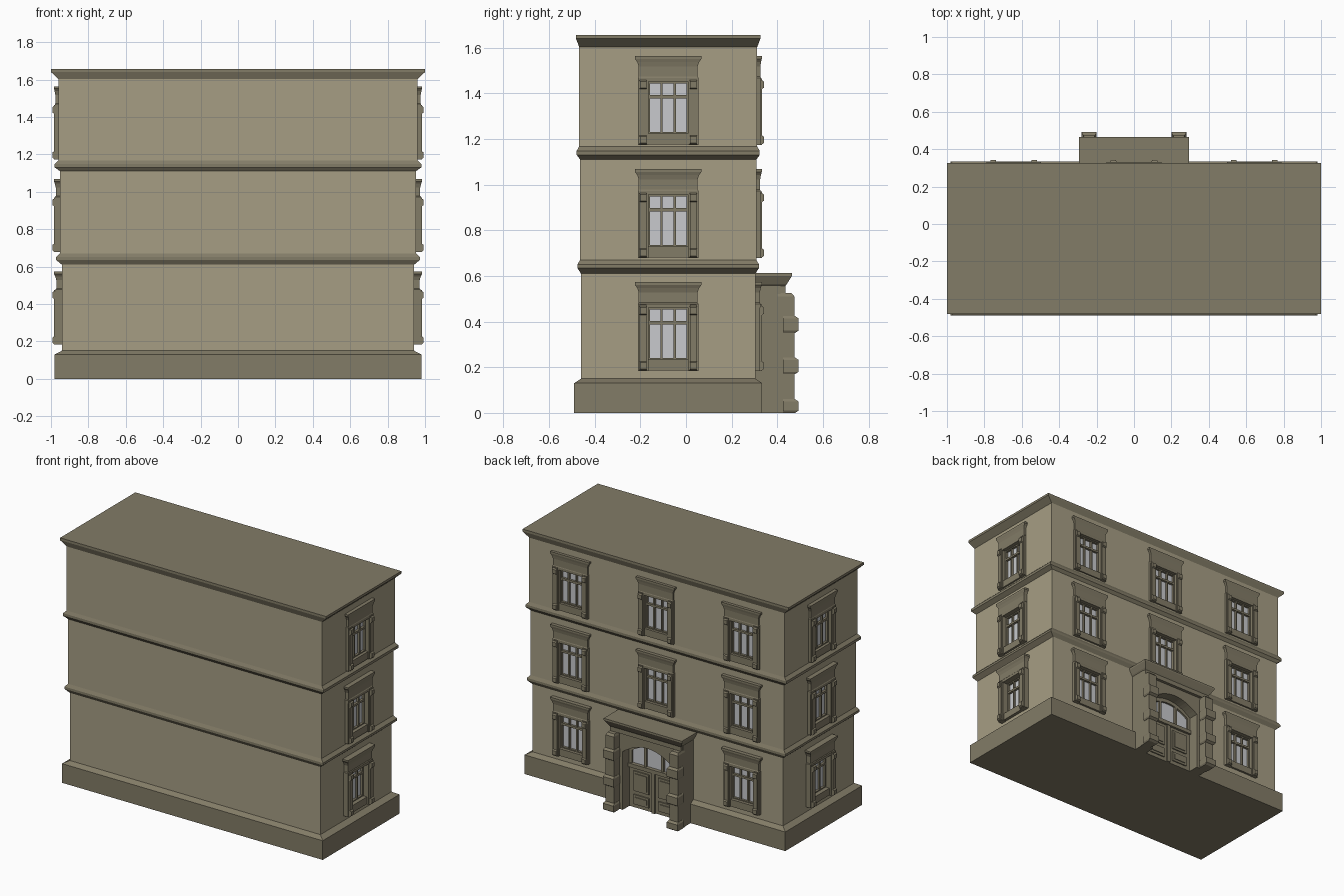
import bpy, bmesh
from mathutils import Matrix
from math import pi

if "Cube" in bpy.data.objects:
    bpy.data.objects.remove(bpy.data.objects["Cube"], do_unlink=True)


def material(name, rgb):
    m = bpy.data.materials.new(name)
    m.use_nodes = True
    m.diffuse_color = (*rgb, 1)
    m.node_tree.nodes["Principled BSDF"].inputs["Base Color"].default_value = (*rgb, 1)
    return m


MATS = [material("sand wall", (0.38, 0.34, 0.23)),
        material("stone trim", (0.225, 0.2, 0.135)),
        material("window glass", (0.58, 0.59, 0.61))]
WALL, TRIM, GLASS = range(3)


def stack(bm, rings, mat=TRIM):
    """Loft rectangles (x0, x1, y0, y1, z) from bottom to top."""
    loops = [[bm.verts.new(p) for p in ((a, c, z), (b, c, z), (b, d, z), (a, d, z))]
             for a, b, c, d, z in rings]
    faces = [bm.faces.new(loops[0][::-1]), bm.faces.new(loops[-1])]
    for lo, hi in zip(loops, loops[1:]):
        for i in range(4):
            j = (i + 1) % 4
            faces.append(bm.faces.new((lo[i], lo[j], hi[j], hi[i])))
    for f in faces:
        f.material_index = mat
    return faces


def box(bm, x0, x1, y0, y1, z0, z1, mat=TRIM):
    return stack(bm, [(x0, x1, y0, y1, z0), (x0, x1, y0, y1, z1)], mat)


def prism(bm, outline, y0, y1, mat=TRIM):
    """Extrude an (x, z) outline along y."""
    f = bm.faces.new([bm.verts.new((x, y0, z)) for x, z in outline])
    ext = bmesh.ops.extrude_face_region(bm, geom=[f], use_keep_orig=True)["geom"]
    bmesh.ops.translate(bm, vec=(0, y1 - y0, 0),
                        verts=[g for g in ext if isinstance(g, bmesh.types.BMVert)])
    for g in [f, *f.verts[0].link_faces] + [g for g in ext if isinstance(g, bmesh.types.BMFace)]:
        g.material_index = mat
    for v in f.verts:
        for g in v.link_faces:
            g.material_index = mat


def finish(bm, name, matrix=None):
    bmesh.ops.recalc_face_normals(bm, faces=bm.faces)
    mesh = bpy.data.meshes.new(name)
    bm.to_mesh(mesh)
    bm.free()
    for m in MATS:
        mesh.materials.append(m)
    ob = bpy.data.objects.new(name, mesh)
    bpy.context.scene.collection.objects.link(ob)
    if matrix:
        ob.matrix_world = matrix
    return ob


# Building shell: (half width, half depth, height), plinth to roof cornice
CY = -0.078
PROFILE = [(0.98, 0.412, 0), (0.98, 0.412, 0.13), (0.942, 0.382, 0.15),
           (0.942, 0.382, 0.61), (0.972, 0.398, 0.635), (0.972, 0.398, 0.65), (0.952, 0.386, 0.67),
           (0.952, 0.386, 1.11), (0.98, 0.401, 1.13), (0.98, 0.401, 1.148), (0.96, 0.39, 1.167),
           (0.96, 0.39, 1.603), (1.0, 0.404, 1.64), (1.0, 0.404, 1.656)]
FLOORS = [(0.942, 0.382), (0.952, 0.386), (0.96, 0.39)]
bm = bmesh.new()
shell_faces = stack(bm, [(-x, x, CY - y, CY + y, z) for x, y, z in PROFILE])
for f in shell_faces:
    zs = [v.co.z for v in f.verts]
    if max(zs) - min(zs) > 0.3:
        f.material_index = WALL
shell = finish(bm, "building_shell")

# Window places: name, matrix (local +y points out of the wall), trim depth
places = []
for n, (hx, hy) in enumerate(FLOORS):
    z = 0.183 + 0.495 * n
    for side, s in (("left", 1), ("right", -1)):
        places.append((f"{side}_window_{n + 1}", Matrix.Translation((s * hx, CY, z))
                       @ Matrix.Rotation(-s * pi / 2, 4, "Z"), 0.984 - hx))
    for i in (-1, 0, 1):
        if n or i:
            places.append((f"back_window_{n + 1}_{i + 2}",
                           Matrix.Translation((i * 0.643, CY + hy, z)), 0.332 - CY - hy))

# Window recesses cut into the shell
bm = bmesh.new()
for _, mat, _ in places:
    new = box(bm, -0.087, 0.087, -0.03, 0.02, 0.05, 0.278)
    bmesh.ops.transform(bm, matrix=mat, verts=list({v for f in new for v in f.verts}))
cutter = finish(bm, "window_cutter")
cutter.hide_render = True
cut = shell.modifiers.new("recesses", "BOOLEAN")
cut.object = cutter
cut.solver = "EXACT"
bpy.context.view_layer.objects.active = shell
bpy.ops.object.modifier_apply(modifier=cut.name)
bpy.data.objects.remove(cutter, do_unlink=True)


def window(name, matrix, d):
    bm = bmesh.new()
    # panes and glazing bars
    box(bm, -0.087, 0.087, -0.03, -0.022, 0.05, 0.278, GLASS)
    for x in (-0.029, 0.029):
        box(bm, x - 0.005, x + 0.005, -0.025, -0.008, 0.05, 0.278)
    box(bm, -0.087, 0.087, -0.025, -0.006, 0.205, 0.219)
    for s in (-1, 1):
        box(bm, *sorted((s * 0.08, s * 0.088)), -0.025, -0.006, 0.05, 0.278)
    for z in (0.05, 0.271):
        box(bm, -0.087, 0.087, -0.025, -0.007, z, z + 0.007)
    # sill panel
    box(bm, -0.09, 0.09, -0.005, d * 0.5, 0.002, 0.05)
    # pilasters with raised strip and end blocks
    for s in (-1, 1):
        box(bm, *sorted((s * 0.087, s * 0.133)), -0.005, d * 0.75, 0, 0.292)
        box(bm, *sorted((s * 0.095, s * 0.125)), 0, d, 0, 0.292)
        for z in (0.003, 0.245):
            c = s * 0.11
            stack(bm, [(c - 0.016, c + 0.016, 0, d, z),
                       (c - 0.014, c + 0.014, 0, d + 0.009, z + 0.006),
                       (c - 0.014, c + 0.014, 0, d + 0.009, z + 0.034),
                       (c - 0.016, c + 0.016, 0, d, z + 0.04)])
    # flared lintel
    stack(bm, [(-x, x, -0.005, y * d, z) for x, y, z in
               ((0.133, 0.8, 0.278), (0.133, 0.8, 0.295), (0.129, 0.7, 0.3), (0.129, 0.7, 0.345),
                (0.136, 0.85, 0.365), (0.146, 1.0, 0.378), (0.146, 1.0, 0.39))])
    finish(bm, name, matrix)


for place in places:
    window(*place)

# Entrance portal: arched surround and flared cornice
HALF, SPRING, RISE = 0.185, 0.395, 0.07
arch = [(HALF * t / 8, SPRING + RISE * (1 - (t / 8) ** 2)) for t in range(-8, 9)]
bm = bmesh.new()
prism(bm, [(-0.268, 0), (-HALF, 0)] + arch + [(HALF, 0), (0.268, 0), (0.268, 0.56), (-0.268, 0.56)],
      0.29, 0.415)
finish(bm, "portal_surround")
bm = bmesh.new()
stack(bm, [(-x, x, 0.29, y, z) for x, y, z in
           ((0.266, 0.435, 0.525), (0.266, 0.435, 0.555), (0.275, 0.442, 0.565),
            (0.294, 0.464, 0.6), (0.294, 0.464, 0.612))])
finish(bm, "portal_cornice")

# Rusticated pilasters beside the entrance
for side, s in (("left", 1), ("right", -1)):
    bm = bmesh.new()
    c = s * 0.24
    stack(bm, [(c - w, c + w, 0.4, y, z) for w, y, z in
               ((0.032, 0.475, 0), (0.032, 0.475, 0.51), (0.026, 0.462, 0.525))])
    for z0, z1 in ((0, 0.06), (0.17, 0.242), (0.35, 0.424)):
        stack(bm, [(c - w, c + w, 0.425, y, z) for w, y, z in
                   ((0.034, 0.478, z0), (0.04, 0.493, z0 + 0.01),
                    (0.04, 0.493, z1 - 0.01), (0.034, 0.478, z1))])
    finish(bm, f"{side}_portal_pilaster")

# Double door with raised panels
bm = bmesh.new()
for s in (-1, 1):
    box(bm, *sorted((s * 0.003, s * 0.186)), 0.3, 0.342, 0, 0.275)
    for z0, z1 in ((0.025, 0.09), (0.115, 0.25)):
        box(bm, *sorted((s * 0.035, s * 0.15)), 0.33, 0.35, z0, z1)
        box(bm, *sorted((s * 0.05, s * 0.135)), 0.33, 0.355, z0 + 0.015, z1 - 0.015)
box(bm, -0.012, 0.012, 0.33, 0.354, 0, 0.275)
finish(bm, "double_door")

# Fanlight over the door
bm = bmesh.new()
prism(bm, [(-HALF, 0.27)] + arch + [(HALF, 0.27)], 0.325, 0.333, GLASS)
box(bm, -0.186, 0.186, 0.32, 0.358, 0.272, 0.298)
for x in (-0.065, 0.065):
    box(bm, x - 0.009, x + 0.009, 0.32, 0.346, 0.29, 0.452)
prism(bm, arch + [(x, z - 0.025) for x, z in reversed(arch)], 0.32, 0.346)
for s in (-1, 1):
    box(bm, *sorted((s * 0.165, s * 0.186)), 0.32, 0.346, 0.29, 0.4)
finish(bm, "fanlight")
